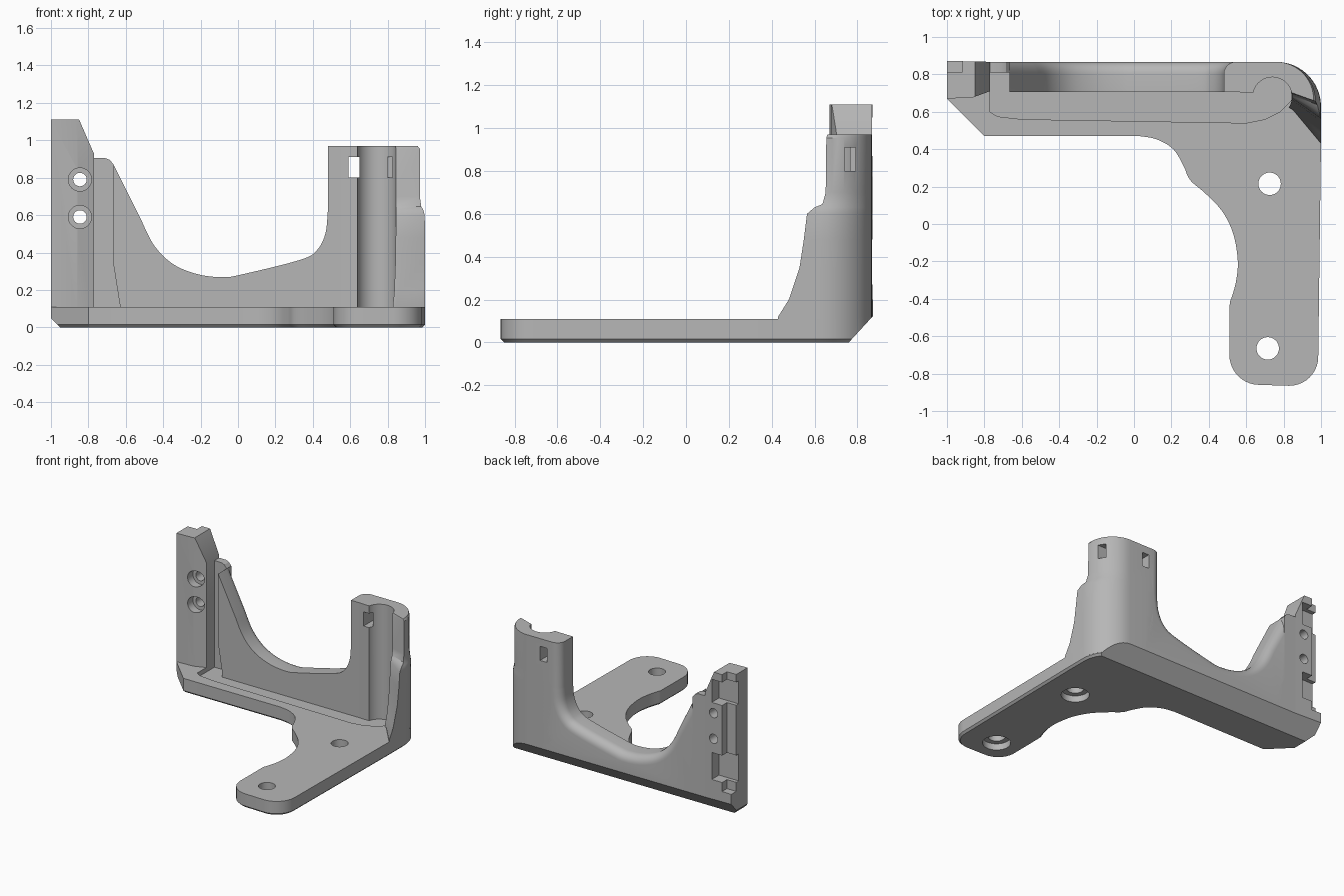
import bpy, bmesh
from math import sin, cos, pi
from mathutils import Vector

if "Cube" in bpy.data.objects:
    bpy.data.objects.remove(bpy.data.objects["Cube"], do_unlink=True)

grey = bpy.data.materials.new("plain_grey")
grey.use_nodes = True
grey.diffuse_color = (0.47, 0.47, 0.47, 1)
grey.node_tree.nodes["Principled BSDF"].inputs["Base Color"].default_value = (0.47, 0.47, 0.47, 1)


def place(axis, a, b, t):
    return {"x": (t, a, b), "y": (a, t, b), "z": (a, b, t)}[axis]


def arc(cx, cy, r, start, end, n=10):
    angles = [(start + (end - start) * i / n) * pi / 180 for i in range(n + 1)]
    return [(cx + r * cos(a), cy + r * sin(a)) for a in angles]


def spline(points, n=5):
    """Smooth path through the points."""
    p = [Vector(q) for q in points]
    p = [p[0]] + p + [p[-1]]
    out = []
    for a, b, c, d in zip(p, p[1:], p[2:], p[3:]):
        for i in range(n):
            t = i / n
            out.append(tuple(0.5 * (2 * b + (c - a) * t + (2 * a - 5 * b + 4 * c - d) * t * t
                                    + (3 * b - a - 3 * c + d) * t ** 3)))
    return out + [tuple(points[-1])]


def loft(name, sections, axis="z", bevel_rule=None, width=0.0, segments=1):
    """Solid through a list of (position, outline); chosen edges may be bevelled."""
    bm = bmesh.new()
    rings = [[bm.verts.new(place(axis, a, b, t)) for a, b in pts] for t, pts in sections]
    n = len(rings[0])
    for low, high in zip(rings, rings[1:]):
        for i in range(n):
            j = (i + 1) % n
            bm.faces.new((low[i], low[j], high[j], high[i]))
    bm.faces.new(rings[0])
    bm.faces.new(rings[-1])
    bmesh.ops.recalc_face_normals(bm, faces=bm.faces[:])
    if bevel_rule:
        edges = [e for e in bm.edges if bevel_rule(*[v.co for v in e.verts])]
        bmesh.ops.bevel(bm, geom=edges, offset=width, offset_type="OFFSET", segments=segments,
                        profile=0.5, affect="EDGES", clamp_overlap=False)
    mesh = bpy.data.meshes.new(name)
    bm.to_mesh(mesh)
    bm.free()
    mesh.materials.append(grey)
    obj = bpy.data.objects.new(name, mesh)
    bpy.context.collection.objects.link(obj)
    return obj


def prism(name, pts, axis, lo, hi, **kw):
    return loft(name, [(lo, pts), (hi, pts)], axis, **kw)


def box(x0, x1, y0, y1, z0, z1):
    return prism("cutter", [(x0, y0), (x1, y0), (x1, y1), (x0, y1)], "z", z0, z1)


def rod(a, b, r, axis, lo, hi):
    return prism("cutter", arc(a, b, r, 0, 360, 40)[:-1], axis, lo, hi)


def cut(cutter, *parts):
    cutter.hide_render = True
    for part in parts:
        mod = part.modifiers.new("cut", "BOOLEAN")
        mod.operation, mod.solver, mod.object = "DIFFERENCE", "EXACT", cutter
        bpy.context.view_layer.objects.active = part
        bpy.ops.object.modifier_apply(modifier=mod.name)
    bpy.data.objects.remove(cutter, do_unlink=True)


BACK = 0.867

# Base plate with the forward foot
inner_edge = spline([(0.03, 0.47), (0.12, 0.453), (0.21, 0.4), (0.265, 0.31), (0.3, 0.235),
                     (0.38, 0.165), (0.47, 0.07), (0.53, -0.05), (0.555, -0.2),
                     (0.543, -0.32), (0.512, -0.42)])
outline = ([(-1, 0.872), (-1, 0.67), (-0.8, 0.47)] + inner_edge
           + arc(0.67, -0.7, 0.16, 180, 270) + arc(0.83, -0.71, 0.155, 270, 360)
           + [(1, 0.45)] + arc(0.76, 0.627, 0.24, 0, 90))
base = prism("base_plate", outline, "z", 0, 0.11, width=0.015,
             bevel_rule=lambda a, b: max(a.z, b.z) < 0.01)

# Back wall with a curved saddle, rounded on its rear upper edge
saddle = spline([(-0.52, 0.58), (-0.45, 0.44), (-0.35, 0.34), (-0.22, 0.285), (-0.08, 0.268),
                 (0.03, 0.285), (0.33, 0.36), (0.42, 0.41), (0.467, 0.5), (0.48, 0.62)])
wall = prism("back_wall",
             [(-0.63, 0.02), (-0.63, 0.11), (-0.665, 0.33), (-0.665, 0.87)] + saddle
             + [(0.48, 0.97), (0.62, 0.97), (0.62, 0.02)], "y", 0.705, BACK,
             bevel_rule=lambda a, b: min(a.y, b.y) > 0.86 and min(a.z, b.z) > 0.2
             and -0.66 < (a.x + b.x) / 2 < 0.5,
             width=0.065, segments=6)

# Thin web between wall and clamp block
web = prism("wall_web", [(-0.8, 0.02), (-0.6, 0.02), (-0.6, 0.25), (-0.665, 0.35), (-0.665, 0.87),
                         (-0.685, 0.895), (-0.71, 0.905), (-0.8, 0.905)], "y", 0.81, BACK)


# Corner pillar that flares forward towards the base
def pillar_section(right, front, shoulder):
    r = right - 0.76
    return ([(0.55, 0.705), (0.7, 0.7), (0.85, shoulder), (right, front)]
            + arc(0.76, BACK - r, r, 0, 90, 12) + [(0.55, BACK)])


pillar = loft("corner_pillar", [
    (z, pillar_section(r, f, s)) for z, r, f, s in [
        (0.02, 1, 0.43, 0.61), (0.12, 1, 0.43, 0.61), (0.2, 1, 0.48, 0.63),
        (0.35, 1, 0.53, 0.65), (0.48, 1, 0.55, 0.66), (0.6, 0.998, 0.565, 0.67),
        (0.63, 0.99, 0.6, 0.68), (0.645, 0.98, 0.637, 0.69), (0.7, 0.972, 0.652, 0.695),
        (0.955, 0.972, 0.655, 0.695), (0.97, 0.96, 0.66, 0.7)]])

# Upright clamp block
block = prism("clamp_block", [(-1, 0.67), (-0.86, 0.677), (-0.77, 0.71), (-0.77, BACK), (-1, 0.872)],
              "z", 0.02, 1.11)
cut(prism("cutter", [(-0.85, 1.112), (-0.76, 0.905), (-0.6, 0.905), (-0.6, 1.2), (-0.85, 1.2)],
          "y", 0.5, 1), block)

# Rear rabbet and pockets of the clamp block
cut(box(-1.1, -0.92, 0.81, 1, 0.2, 1.2), block)
for z0, z1 in [(0.27, 0.48), (0.87, 1.05)]:
    cut(box(-1.1, -0.83, 0.78, 1, z0, z1), block)

# Countersunk screw holes in the block
for z in (0.59, 0.79):
    cut(rod(-0.845, z, 0.036, "y", 0.5, 1), block)
    cut(rod(-0.845, z, 0.062, "y", 0.5, 0.74), block)

# Cable channel and tie slots in the pillar
cut(rod(0.74, 0.68, 0.105, "z", 0.07, 1.1), pillar, wall)
cut(box(0.59, 0.65, 0.5, 1, 0.8, 0.91), pillar, wall)
cut(box(0.8, 1.1, 0.74, 0.79, 0.8, 0.91), pillar)

# Shallow floor recess in front of the wall
cut(prism("cutter", [(-0.77, 0.815), (-0.77, 0.6), (-0.73, 0.575), (-0.6, 0.56), (0.6, 0.54),
                     (0.7, 0.56), (0.78, 0.6), (0.84, 0.66), (0.84, 0.75), (0.7, 0.815)],
          "z", 0.075, 0.3), base)

# Foot screw holes, counterbored from below
for x, y in [(0.725, 0.215), (0.715, -0.665)]:
    cut(rod(x, y, 0.06, "z", -0.1, 0.3), base)
    cut(rod(x, y, 0.1, "z", -0.1, 0.05), base)

# Lower chamfers along the back and the outer end
parts = [base, wall, web, pillar, block]
cut(prism("cutter", [(0.751, -0.01), (0.92, -0.01), (0.92, 0.1745)], "x", -1.2, 1.2), *parts)
cut(prism("cutter", [(-0.94, -0.01), (-1.05, -0.01), (-1.05, 0.1)], "y", 0.3, 1.1), base, block)

# Smooth curved faces, keep real edges sharp
bpy.ops.object.select_all(action="DESELECT")
for part in parts:
    part.select_set(True)
bpy.context.view_layer.objects.active = base
bpy.ops.object.shade_smooth_by_angle(angle=0.5)
